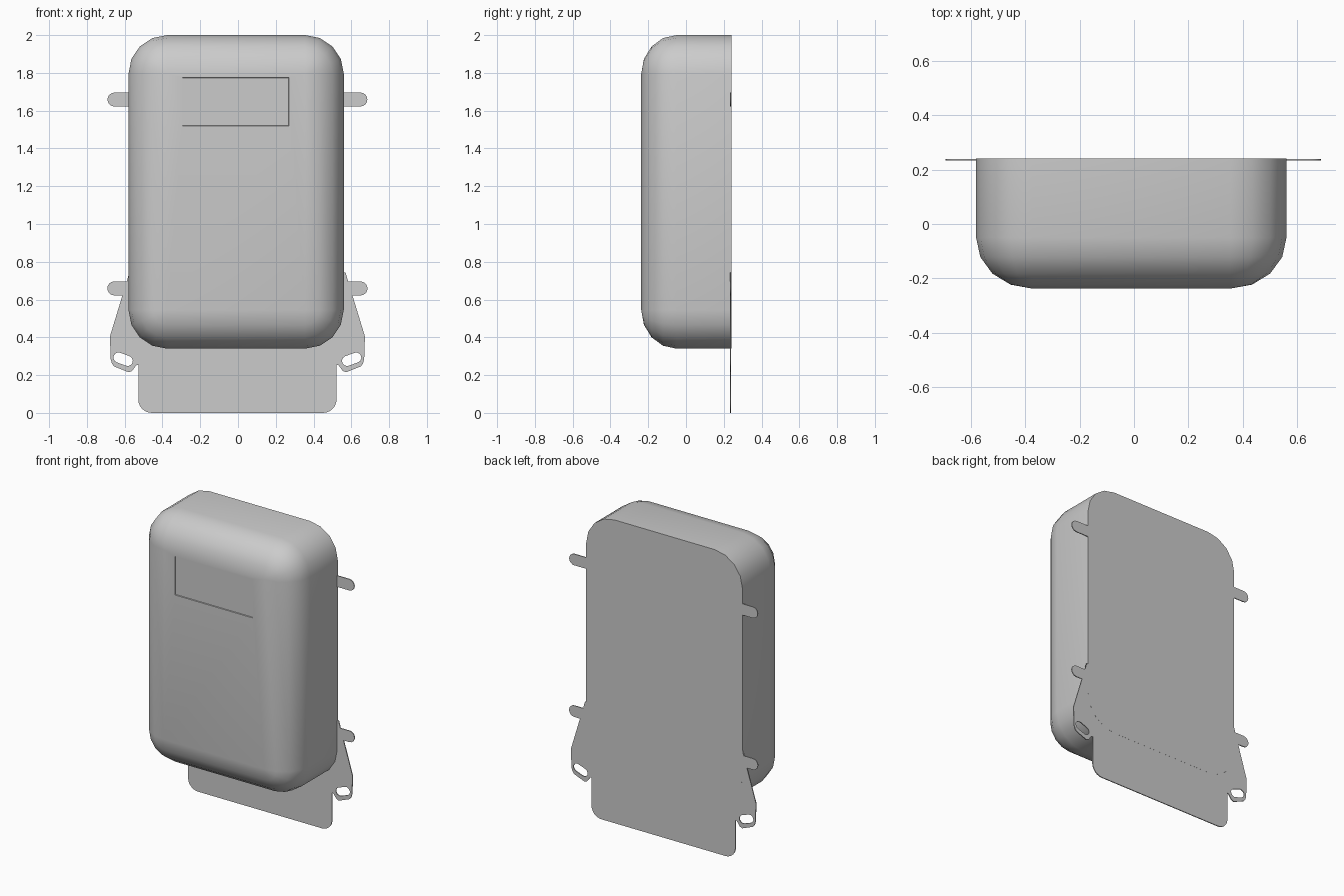
import bpy, bmesh
from math import sin, cos, pi, radians

if "Cube" in bpy.data.objects:
    bpy.data.objects.remove(bpy.data.objects["Cube"])

CX = -0.003          # mirror axis of the mounting plate
SEG = 4              # sides per rounded corner


def arc(cx, cz, r, a0, a1, n):
    """Points on an arc, angles in degrees."""
    return [(cx + r * cos(radians(a0 + (a1 - a0) * i / n)),
             cz + r * sin(radians(a0 + (a1 - a0) * i / n))) for i in range(n + 1)]


def rounded_rect(x0, x1, z0, z1, r):
    return (arc(x1 - r, z1 - r, r, 0, 90, SEG) + arc(x0 + r, z1 - r, r, 90, 180, SEG)
            + arc(x0 + r, z0 + r, r, 180, 270, SEG) + arc(x1 - r, z0 + r, r, 270, 360, SEG))


def mirrored(pts):
    return [(2 * CX - x, z) for x, z in reversed(pts)]


def sheet(name, loops, y, half):
    """Flat sheet in the xz plane; inner loops become holes."""
    cu = bpy.data.curves.new(name, 'CURVE')
    cu.dimensions = '2D'
    cu.fill_mode = 'BOTH'
    cu.extrude = half
    for pts in loops:
        sp = cu.splines.new('POLY')
        sp.points.add(len(pts) - 1)
        for p, (x, z) in zip(sp.points, pts):
            p.co = (x, z, 0, 1)
        sp.use_cyclic_u = True
    ob = bpy.data.objects.new(name, cu)
    bpy.context.collection.objects.link(ob)
    ob.rotation_euler = (pi / 2, 0, 0)
    ob.location = (0, y, 0)
    bpy.ops.object.select_all(action='DESELECT')
    ob.select_set(True)
    bpy.context.view_layer.objects.active = ob
    bpy.ops.object.convert(target='MESH')
    return ob


# Housing: rings of a rounded rectangle shrinking towards the front
X0, X1, Z0, Z1, R = -0.58, 0.56, 0.34, 2.0, 0.205
Y_BACK, Y_EDGE, Y_FRONT = 0.24, -0.05, -0.237
bm = bmesh.new()
levels = [(Y_BACK, 0.0)]
for k in range(SEG + 1):
    a = pi / 2 * k / SEG
    levels.append((Y_EDGE + (Y_FRONT - Y_EDGE) * sin(a), R * (1 - cos(a))))
rings = []
for y, d in levels:
    outline = rounded_rect(X0 + d, X1 - d, Z0 + d, Z1 - d, R - d)
    rings.append([bm.verts.new((x, y, z)) for x, z in outline])
n = len(rings[0])
for a, b in zip(rings, rings[1:]):
    for i in range(n):
        bm.faces.new((a[i], a[(i + 1) % n], b[(i + 1) % n], b[i]))
bm.faces.new(rings[0])
bm.faces.new(rings[-1])
bmesh.ops.remove_doubles(bm, verts=bm.verts, dist=1e-5)
bmesh.ops.recalc_face_normals(bm, faces=bm.faces)

# Shallow recessed label window in the front face
front = min(bm.faces, key=lambda f: f.calc_center_median().y)
mid = front.calc_center_median()
bmesh.ops.inset_individual(bm, faces=[front], thickness=0.05)
for v in front.verts:
    v.co.x = 0.27 if v.co.x > mid.x else -0.295
    v.co.z = 1.775 if v.co.z > mid.z else 1.52
bmesh.ops.inset_individual(bm, faces=[front], thickness=0.002)
for v in front.verts:
    v.co.y += 0.006
me = bpy.data.meshes.new("housing")
bm.to_mesh(me)
bm.free()
housing = bpy.data.objects.new("housing", me)
bpy.context.collection.objects.link(housing)
bpy.ops.object.select_all(action='DESELECT')
housing.select_set(True)
bpy.context.view_layer.objects.active = housing
bpy.ops.object.shade_smooth_by_angle(angle=radians(30))

# Mounting plate: right half outline from bottom to top, then mirrored
right = (arc(0.45, 0.072, 0.072, -90, 0, 6)
         + [(0.522, 0.255), (0.532, 0.253), (0.555, 0.222), (0.572, 0.215)]
         + [(0.650, 0.246), (0.662, 0.262), (0.668, 0.285), (0.672, 0.405), (0.606, 0.622)]
         + arc(0.649, 0.659, 0.037, -90, 90, 8)
         + [(0.583, 0.696), (0.570, 0.742), (0.54, 0.742)])
# Tilted slot in each ear
t = radians(20)
slot = [(0.602 + x * cos(t) - z * sin(t), 0.284 + x * sin(t) + z * cos(t))
        for x, z in arc(0.026, 0, 0.027, -90, 90, 6) + arc(-0.026, 0, 0.027, 90, 270, 6)]
sheet("mounting_plate", [right + mirrored(right), slot, mirrored(slot)], 0.2365, 0.003)

# Upper mounting tabs
tab = [(0.50, 1.622)] + arc(0.648, 1.659, 0.037, -90, 90, 8) + [(0.50, 1.696)]
sheet("upper_tab_right", [tab], 0.2365, 0.003)
sheet("upper_tab_left", [mirrored(tab)], 0.2365, 0.003)
